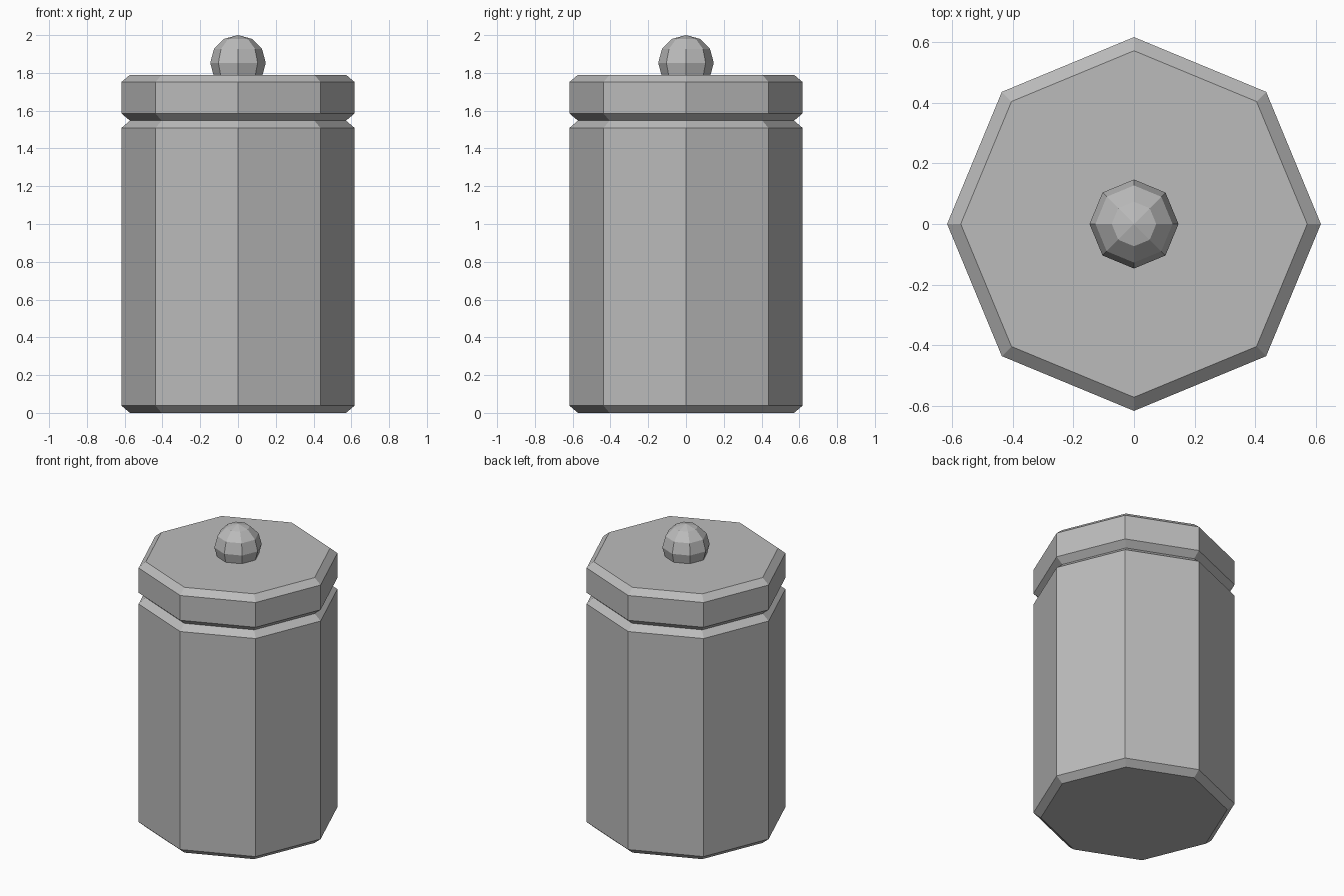
import bpy
import bmesh
import math

cube = bpy.data.objects.get("Cube")
if cube:
    bpy.data.objects.remove(cube, do_unlink=True)

SIDES = 8
RADIUS = 0.617
CHAMFER_RADIUS = 0.572

grey = bpy.data.materials.new("plain grey")
grey.use_nodes = True
colour = (0.5, 0.5, 0.5, 1)
grey.diffuse_color = colour
grey.node_tree.nodes["Principled BSDF"].inputs["Base Color"].default_value = colour


def add_object(name, bm):
    bmesh.ops.recalc_face_normals(bm, faces=bm.faces)
    mesh = bpy.data.meshes.new(name)
    bm.to_mesh(mesh)
    bm.free()
    mesh.materials.append(grey)
    obj = bpy.data.objects.new(name, mesh)
    bpy.context.collection.objects.link(obj)
    return obj


def chamfered_prism(name, bottom, top, chamfer):
    """Eight-sided block with chamfered top and bottom rims."""
    profile = [(CHAMFER_RADIUS, bottom), (RADIUS, bottom + chamfer),
               (RADIUS, top - chamfer), (CHAMFER_RADIUS, top)]
    bm = bmesh.new()
    rings = []
    for radius, z in profile:
        angles = [math.tau * i / SIDES for i in range(SIDES)]
        rings.append([bm.verts.new((radius * math.cos(a), radius * math.sin(a), z))
                      for a in angles])
    for low, high in zip(rings, rings[1:]):
        for i in range(SIDES):
            j = (i + 1) % SIDES
            bm.faces.new((low[i], low[j], high[j], high[i]))
    bm.faces.new(rings[0][::-1])
    bm.faces.new(rings[-1])
    return add_object(name, bm)


# Jar body and lid
chamfered_prism("jar_body", 0, 1.547, 0.038)
chamfered_prism("lid", 1.547, 1.79, 0.038)

# Faceted round knob, sunk slightly into the lid
bm = bmesh.new()
bmesh.ops.create_uvsphere(bm, u_segments=SIDES, v_segments=6, radius=0.147)
knob = add_object("lid_knob", bm)
knob.location.z = 1.853
